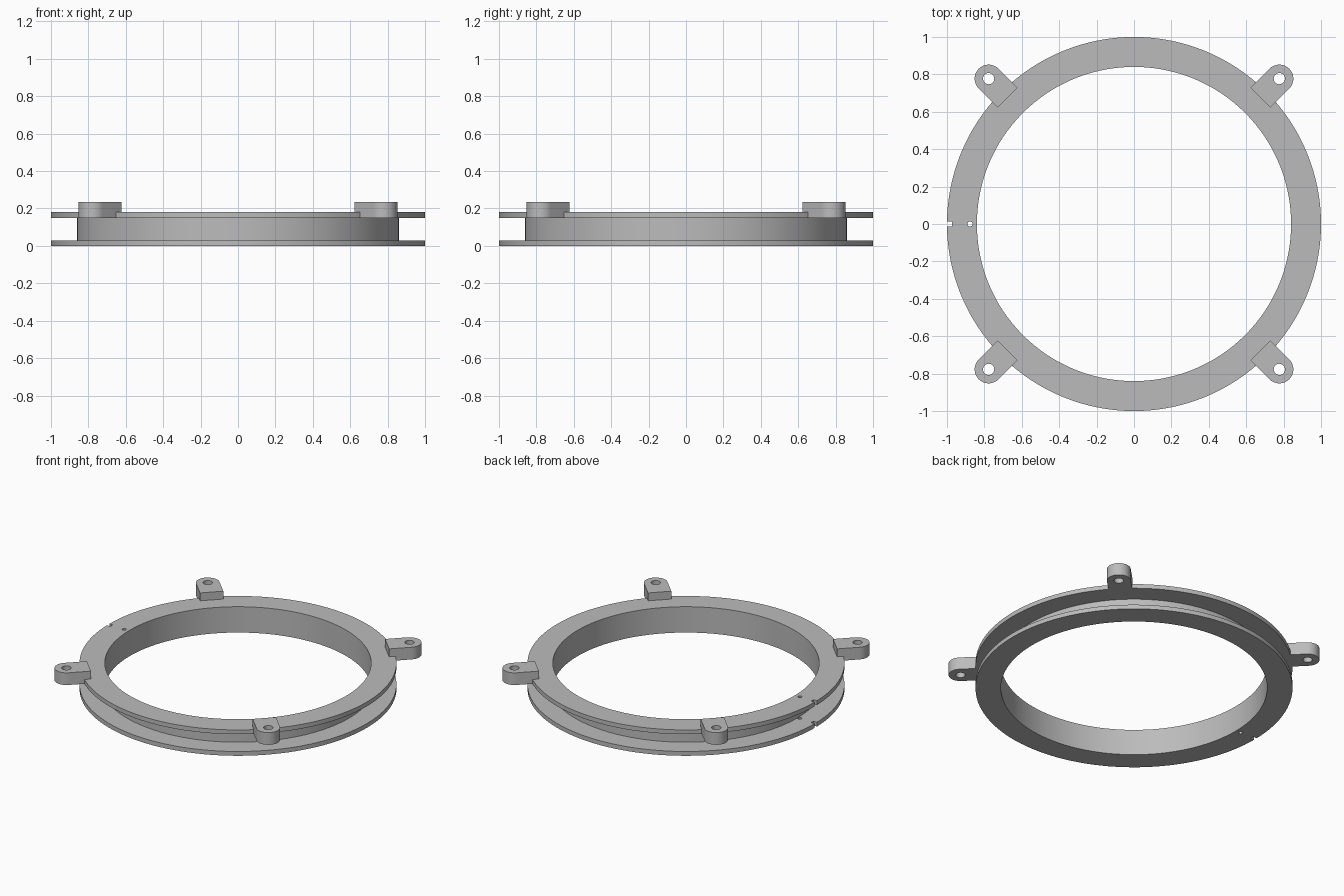
import bpy, bmesh, math
from mathutils import Matrix, Vector

if "Cube" in bpy.data.objects:
    bpy.data.objects.remove(bpy.data.objects["Cube"], do_unlink=True)

SEGMENTS = 128
R_OUT, R_CORE, R_IN = 1.0, 0.862, 0.84
FLANGE, GROOVE_TOP, RING_TOP, LUG_TOP = 0.03, 0.15, 0.18, 0.235

grey = bpy.data.materials.new("plain grey")
grey.use_nodes = True
grey.diffuse_color = (0.5, 0.5, 0.5, 1)
grey.node_tree.nodes["Principled BSDF"].inputs["Base Color"].default_value = grey.diffuse_color


def make_object(name, bm):
    bmesh.ops.recalc_face_normals(bm, faces=bm.faces)
    mesh = bpy.data.meshes.new(name)
    bm.to_mesh(mesh)
    bm.free()
    mesh.materials.append(grey)
    obj = bpy.data.objects.new(name, mesh)
    bpy.context.collection.objects.link(obj)
    return obj


def prism(name, outline, z0, z1):
    """Extrude a flat outline from z0 up to z1."""
    bm = bmesh.new()
    face = bm.faces.new([bm.verts.new((x, y, z0)) for x, y in outline])
    top = bmesh.ops.extrude_face_region(bm, geom=[face])["geom"]
    bmesh.ops.translate(bm, vec=(0, 0, z1 - z0),
                        verts=[v for v in top if isinstance(v, bmesh.types.BMVert)])
    return make_object(name, bm)


def arc(cx, r, start, end, steps):
    angles = [start + (end - start) * i / steps for i in range(steps)]
    return [(cx + r * math.cos(a), r * math.sin(a)) for a in angles]


def circle(cx, r, steps):
    return arc(cx, r, 0, math.tau, steps)


def select_only(obj):
    bpy.ops.object.select_all(action="DESELECT")
    obj.select_set(True)
    bpy.context.view_layer.objects.active = obj


def cut(obj, cutter):
    mod = obj.modifiers.new("cut", "BOOLEAN")
    mod.operation, mod.solver, mod.object = "DIFFERENCE", "EXACT", cutter
    select_only(obj)
    bpy.ops.object.modifier_apply(modifier=mod.name)
    bpy.data.objects.remove(cutter, do_unlink=True)


def smooth(obj):
    select_only(obj)
    bpy.ops.object.shade_smooth_by_angle(angle=math.radians(30))


# Spool ring: a channel profile turned around z
profile = [(R_IN, 0), (R_OUT, 0), (R_OUT, FLANGE), (R_CORE, FLANGE),
           (R_CORE, GROOVE_TOP), (R_OUT, GROOVE_TOP), (R_OUT, RING_TOP), (R_IN, RING_TOP)]
bm = bmesh.new()
loops = []
for i in range(SEGMENTS):
    turn = Matrix.Rotation(math.tau * i / SEGMENTS, 3, "Z")
    loops.append([bm.verts.new(turn @ Vector((r, 0, z))) for r, z in profile])
for i, a in enumerate(loops):
    b = loops[(i + 1) % SEGMENTS]
    for j in range(len(profile)):
        k = (j + 1) % len(profile)
        bm.faces.new((a[j], b[j], b[k], a[k]))
ring = make_object("spool_ring", bm)

# Wire hole and rim notch on the right side, through both flanges
cut(ring, prism("hole_cutter", circle(-0.877, 0.0135, 16), -0.1, 0.3))
notch = [(-1.1, -0.013), (-0.973, -0.013), (-0.973, 0.013), (-1.1, 0.013)]
cut(ring, prism("notch_cutter", notch, -0.1, 0.3))
smooth(ring)

# Mounting lugs: round-ended tabs with a screw hole, seated on the upper flange
HOLE_R, LUG_R, LUG_X, LUG_INNER = 0.03, 0.075, 1.099, 0.955
tab = [(LUG_INNER, -LUG_R)] + arc(LUG_X, LUG_R, -math.pi / 2, math.pi / 2, 24)
tab += [(LUG_X, LUG_R), (LUG_INNER, LUG_R)]
lug = prism("mounting_lug_back_left", tab, GROOVE_TOP, LUG_TOP)
cut(lug, prism("screw_cutter", circle(LUG_X, HOLE_R, 32), 0, 0.4))
cut(lug, prism("seat_cutter", circle(0, R_OUT, SEGMENTS), 0, RING_TOP))
smooth(lug)
lug.rotation_euler.z = math.pi / 4
for i, corner in enumerate(("back_right", "front_right", "front_left"), 1):
    twin = bpy.data.objects.new("mounting_lug_" + corner, lug.data)
    twin.rotation_euler.z = math.pi / 4 + i * math.pi / 2
    bpy.context.collection.objects.link(twin)
